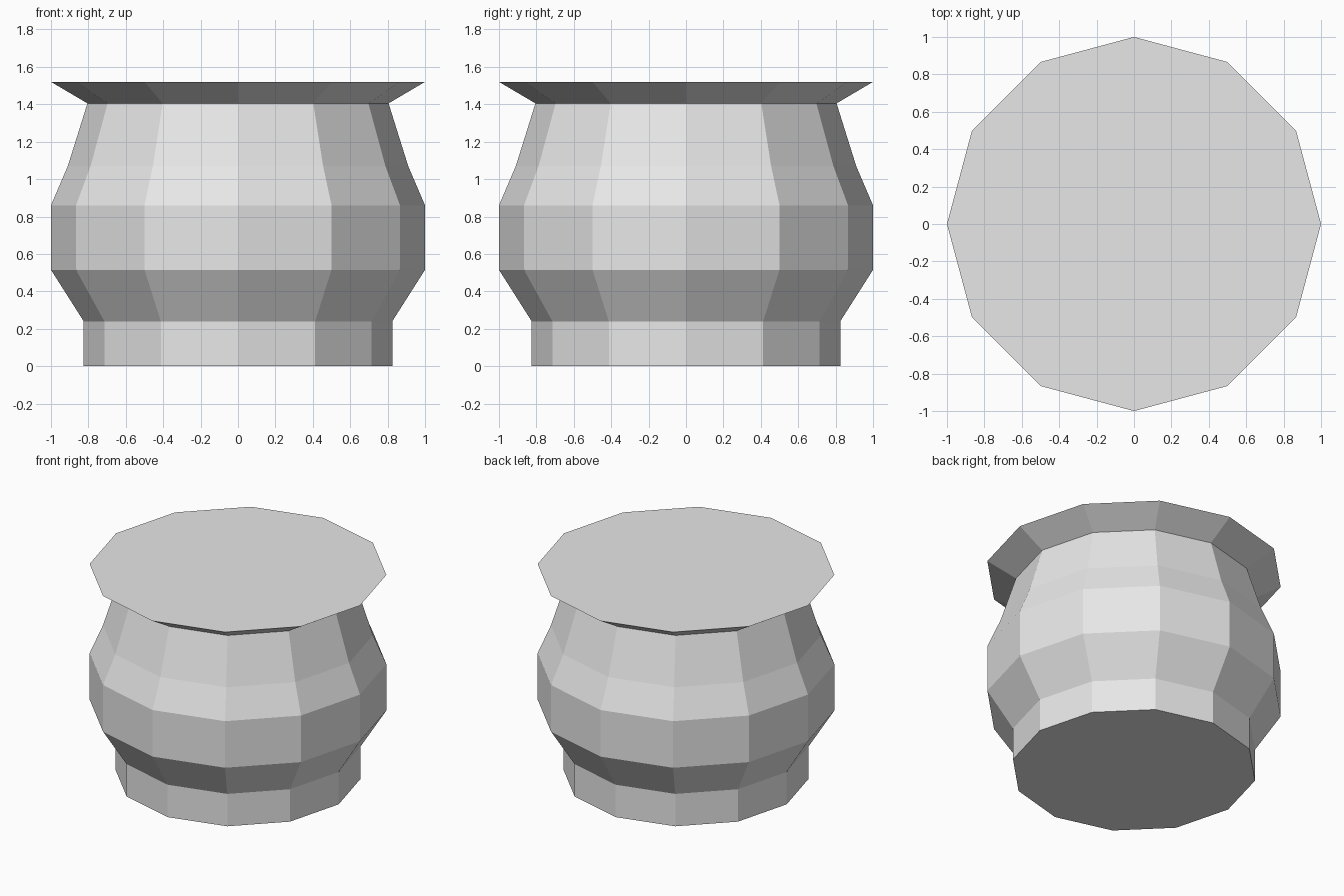
import bpy
import bmesh
from math import cos, sin, tau

cube = bpy.data.objects.get("Cube")
if cube:
    bpy.data.objects.remove(cube, do_unlink=True)

SIDES = 12

# One plain grey for the whole pot
grey = bpy.data.materials.new("plain_grey")
grey.use_nodes = True
colour = (0.8, 0.8, 0.8, 1)
grey.diffuse_color = colour
grey.node_tree.nodes["Principled BSDF"].inputs["Base Color"].default_value = colour

# Radius and height: foot, belly, shoulder, neck, flared rim
profile = [(0.825, 0), (0.825, 0.24), (1, 0.515), (1, 0.86),
           (0.91, 1.07), (0.805, 1.405), (1, 1.52)]


def lathe(name, profile, material):
    """Turn a profile around z into a closed, flat-sided solid."""
    bm = bmesh.new()
    rings = [[bm.verts.new((r * cos(tau * i / SIDES), r * sin(tau * i / SIDES), z))
              for i in range(SIDES)] for r, z in profile]
    for low, high in zip(rings, rings[1:]):
        for i in range(SIDES):
            j = (i + 1) % SIDES
            bm.faces.new((low[i], low[j], high[j], high[i]))
    # Flat base and flat top
    bm.faces.new(rings[0][::-1])
    bm.faces.new(rings[-1])
    mesh = bpy.data.meshes.new(name)
    bm.to_mesh(mesh)
    bm.free()
    mesh.materials.append(material)
    obj = bpy.data.objects.new(name, mesh)
    bpy.context.collection.objects.link(obj)
    return obj


lathe("pot_body", profile, grey)
